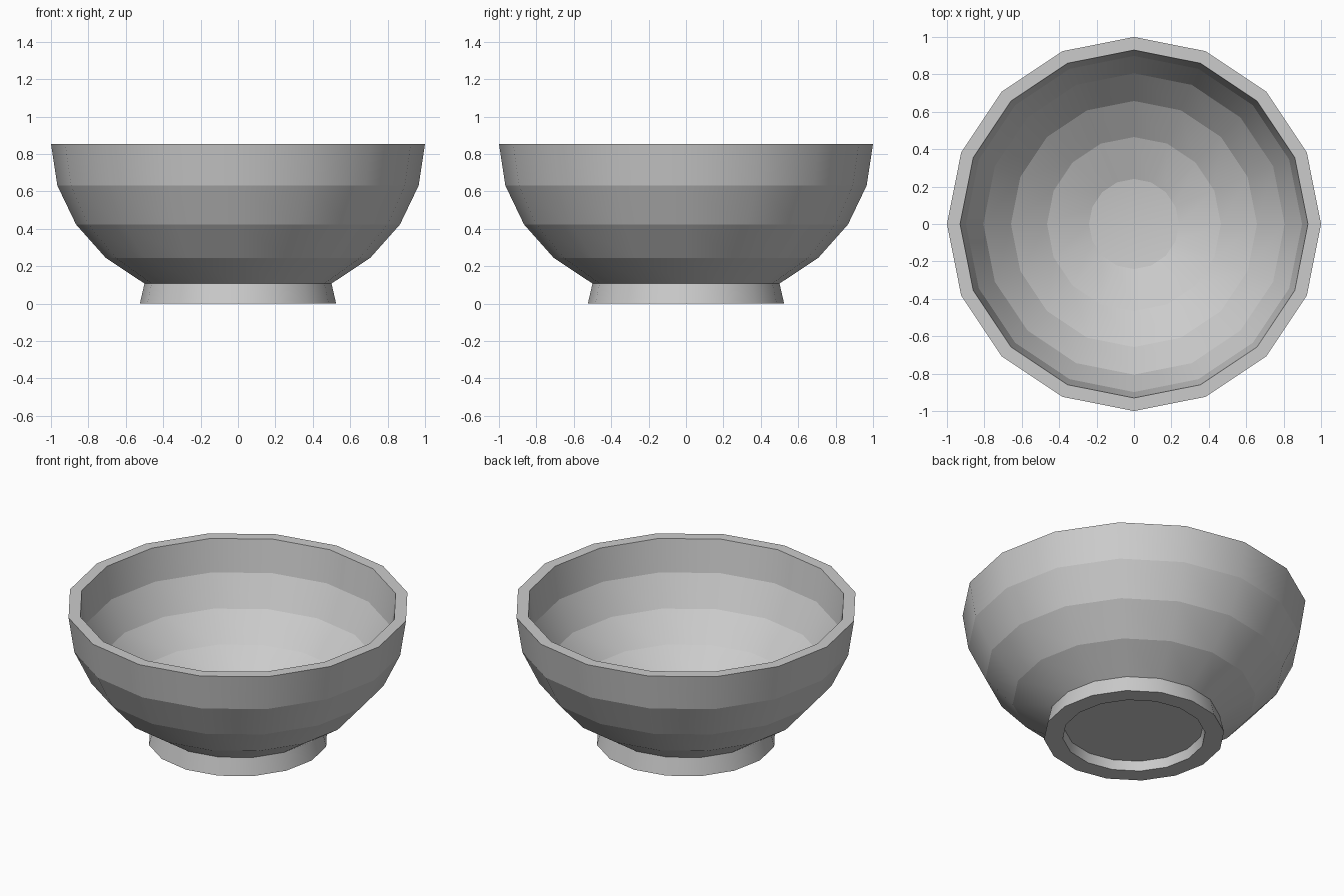
import bpy
import bmesh
from math import sin, cos, radians, tau
from mathutils import Vector

SIDES = 16
RIM_Z = 0.855

cube = bpy.data.objects.get("Cube")
if cube:
    bpy.data.objects.remove(cube)


def make_material(name, rgba):
    mat = bpy.data.materials.new(name)
    mat.use_nodes = True
    mat.diffuse_color = rgba
    mat.node_tree.nodes["Principled BSDF"].inputs["Base Color"].default_value = rgba
    return mat


def arc(radius, depth, start, stop, step):
    """Quarter-ellipse points hanging below the rim, by angle in degrees."""
    return [(radius * cos(radians(a)), RIM_Z - depth * sin(radians(a)))
            for a in range(start, stop, step)]


def lathe(name, profile, mat):
    """Spin a profile around z, smooth around each band and crisp between bands."""
    bm = bmesh.new()
    verts = [bm.verts.new(Vector((r, 0, z))) for r, z in profile]
    edges = [bm.edges.new(pair) for pair in zip(verts, verts[1:])]
    bmesh.ops.spin(bm, geom=verts + edges, cent=(0, 0, 0), axis=(0, 0, 1),
                   angle=tau, steps=SIDES, use_duplicate=False)
    bmesh.ops.remove_doubles(bm, verts=bm.verts, dist=0.0005)
    bmesh.ops.recalc_face_normals(bm, faces=bm.faces)
    for face in bm.faces:
        face.smooth = True
    for edge in bm.edges:
        a, b = (v.co for v in edge.verts)
        same_ring = abs(a.z - b.z) < 0.0005 and abs(a.xy.length - b.xy.length) < 0.0005
        edge.smooth = not same_ring
    mesh = bpy.data.meshes.new(name)
    bm.to_mesh(mesh)
    bm.free()
    mesh.materials.append(mat)
    obj = bpy.data.objects.new(name, mesh)
    bpy.context.collection.objects.link(obj)
    return obj


grey = make_material("plain grey", (0.6, 0.6, 0.6, 1))

# Inside from the centre up to the rim, then the outside down to the foot
inside = [(0, RIM_Z - 0.785)] + arc(0.93, 0.785, 75, -1, -15)
outside = arc(1.0, 0.863, 0, 61, 15)
# Flared foot ring with a shallow recess underneath
foot = [(0.525, 0), (0.415, 0), (0.405, 0.06), (0, 0.06)]

lathe("bowl", inside + outside + foot, grey)
